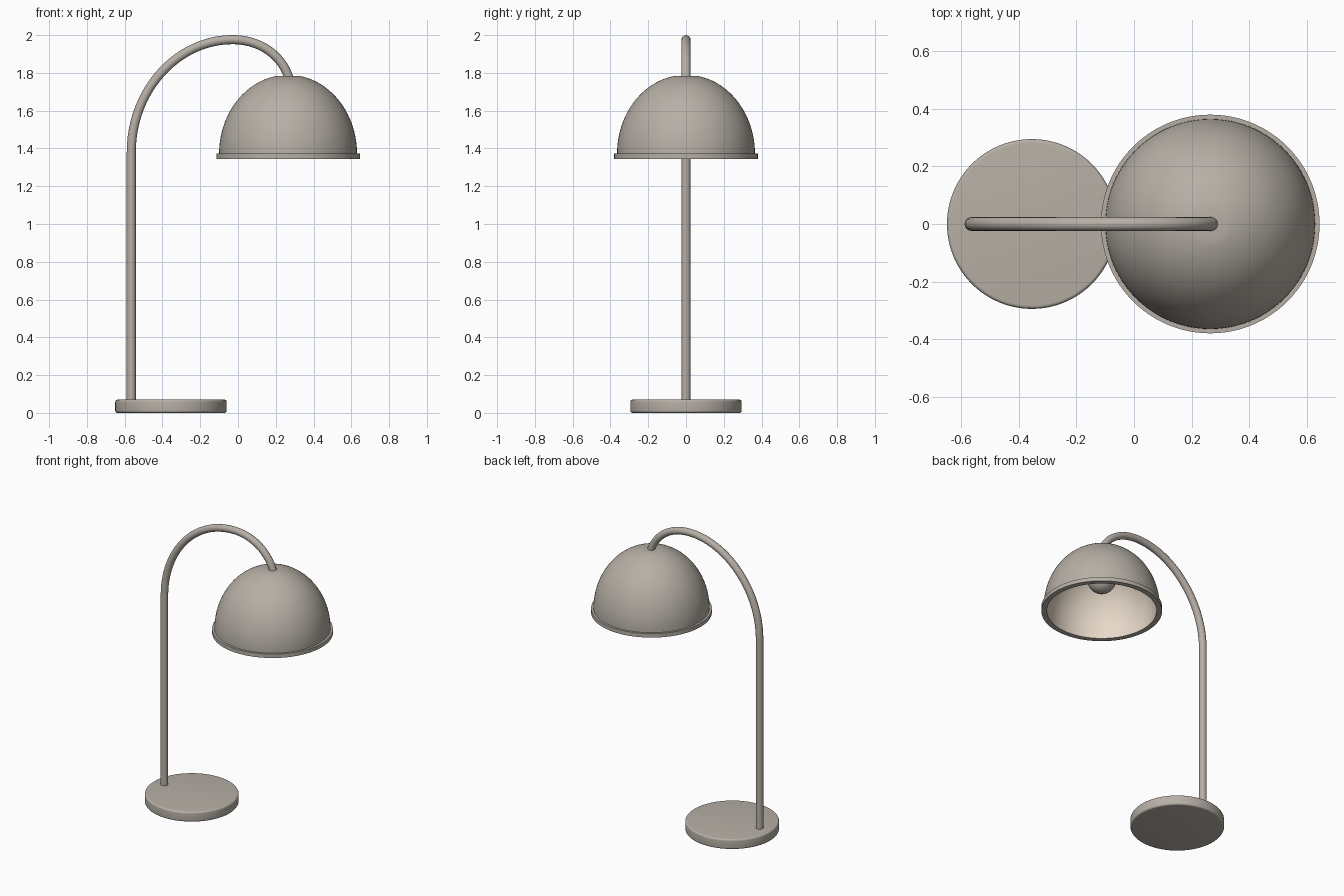
import bpy, bmesh, math
from mathutils import Vector

cube = bpy.data.objects.get("Cube")
if cube:
    bpy.data.objects.remove(cube, do_unlink=True)


def material(name, rgb):
    m = bpy.data.materials.new(name)
    m.use_nodes = True
    m.diffuse_color = (*rgb, 1)
    m.node_tree.nodes["Principled BSDF"].inputs["Base Color"].default_value = (*rgb, 1)
    return m


metal = material("taupe metal", (0.47, 0.43, 0.38))
lining = material("warm cream lining", (0.83, 0.72, 0.61))


def smooth(obj, degrees=30):
    bpy.ops.object.select_all(action="DESELECT")
    obj.select_set(True)
    bpy.context.view_layer.objects.active = obj
    bpy.ops.object.shade_smooth_by_angle(angle=math.radians(degrees))


def lathe(name, profile, x, mat, steps=96):
    """Spin an (r, z) profile about the vertical line through x."""
    bm = bmesh.new()
    verts = [bm.verts.new((r, 0, z)) for r, z in profile]
    edges = [bm.edges.new(pair) for pair in zip(verts, verts[1:])]
    bmesh.ops.spin(bm, geom=verts + edges, cent=(0, 0, 0), axis=(0, 0, 1),
                   angle=math.tau, steps=steps, use_duplicate=False)
    bmesh.ops.remove_doubles(bm, verts=bm.verts, dist=1e-5)
    bmesh.ops.recalc_face_normals(bm, faces=bm.faces)
    mesh = bpy.data.meshes.new(name)
    bm.to_mesh(mesh)
    bm.free()
    obj = bpy.data.objects.new(name, mesh)
    bpy.context.collection.objects.link(obj)
    obj.location.x = x
    mesh.materials.append(mat)
    smooth(obj)
    return obj


def arc(r, h, z, a0, a1, n=24, r0=0.0):
    """Elliptical arc as (r, z) points, angles in degrees from the horizontal."""
    angles = [math.radians(a0 + (a1 - a0) * i / n) for i in range(n + 1)]
    return [(r0 + r * math.cos(a), z + h * math.sin(a)) for a in angles]


# Weighted round base with softened edges
lathe("base",
      [(0, 0)] + arc(0.012, 0.012, 0.012, -90, 0, 5, 0.283)
      + arc(0.012, 0.012, 0.058, 0, 90, 5, 0.283) + [(0, 0.07)], -0.355, metal)

# Domed shade: outer skin, rolled rim and inner skin in one closed shell
SHADE_X = 0.265
flat = math.degrees(math.acos(0.06 / 0.365))
outer = arc(0.365, 0.418, 1.372, flat, 0, 32)
inner = arc(0.345, 0.395, 1.372, 0, 90, 32)
rim = [(0.38, 1.372), (0.38, 1.345), (0.345, 1.345)]
shade = lathe("shade", [(0, outer[0][1])] + outer + rim + inner[:-1] + [(0, inner[-1][1])],
              SHADE_X, metal)

# Inner skin faces look back toward the axis or down from the ceiling
shade.data.materials.append(lining)
for face in shade.data.polygons:
    c, n = face.center, face.normal
    if n.dot(Vector((c.x, c.y, c.z - 1.345))) < 0 and c.z > 1.346:
        face.material_index = 1

# Bulb with its socket neck
lathe("bulb", arc(0.09, 0.09, 1.57, -90, 56, 24) + [(0.05, 1.77)], SHADE_X, metal, 48)

# Stem rising straight, then arching over to the shade
curve = bpy.data.curves.new("stem", "CURVE")
curve.dimensions = "3D"
curve.bevel_depth = 0.024
curve.bevel_resolution = 6
curve.resolution_u = 24
curve.use_fill_caps = True
spline = curve.splines.new("BEZIER")
spline.bezier_points.add(3)
path = [  # point, incoming handle, outgoing handle as (x, z)
    ((-0.565, 0.05), (-0.565, 0), (-0.565, 0.4)),
    ((-0.565, 1.38), (-0.565, 1.0), (-0.565, 1.71)),
    ((-0.03, 1.976), (-0.32, 1.976), (0.13, 1.976)),
    ((0.272, 1.765), (0.24, 1.88), (0.29, 1.7)),
]
for p, (co, left, right) in zip(spline.bezier_points, path):
    p.handle_left_type = p.handle_right_type = "FREE"
    p.co = (co[0], 0, co[1])
    p.handle_left = (left[0], 0, left[1])
    p.handle_right = (right[0], 0, right[1])
curve.materials.append(metal)
stem = bpy.data.objects.new("stem", curve)
bpy.context.collection.objects.link(stem)
bpy.ops.object.select_all(action="DESELECT")
stem.select_set(True)
bpy.context.view_layer.objects.active = stem
bpy.ops.object.convert(target="MESH")
smooth(bpy.context.view_layer.objects.active, 40)
